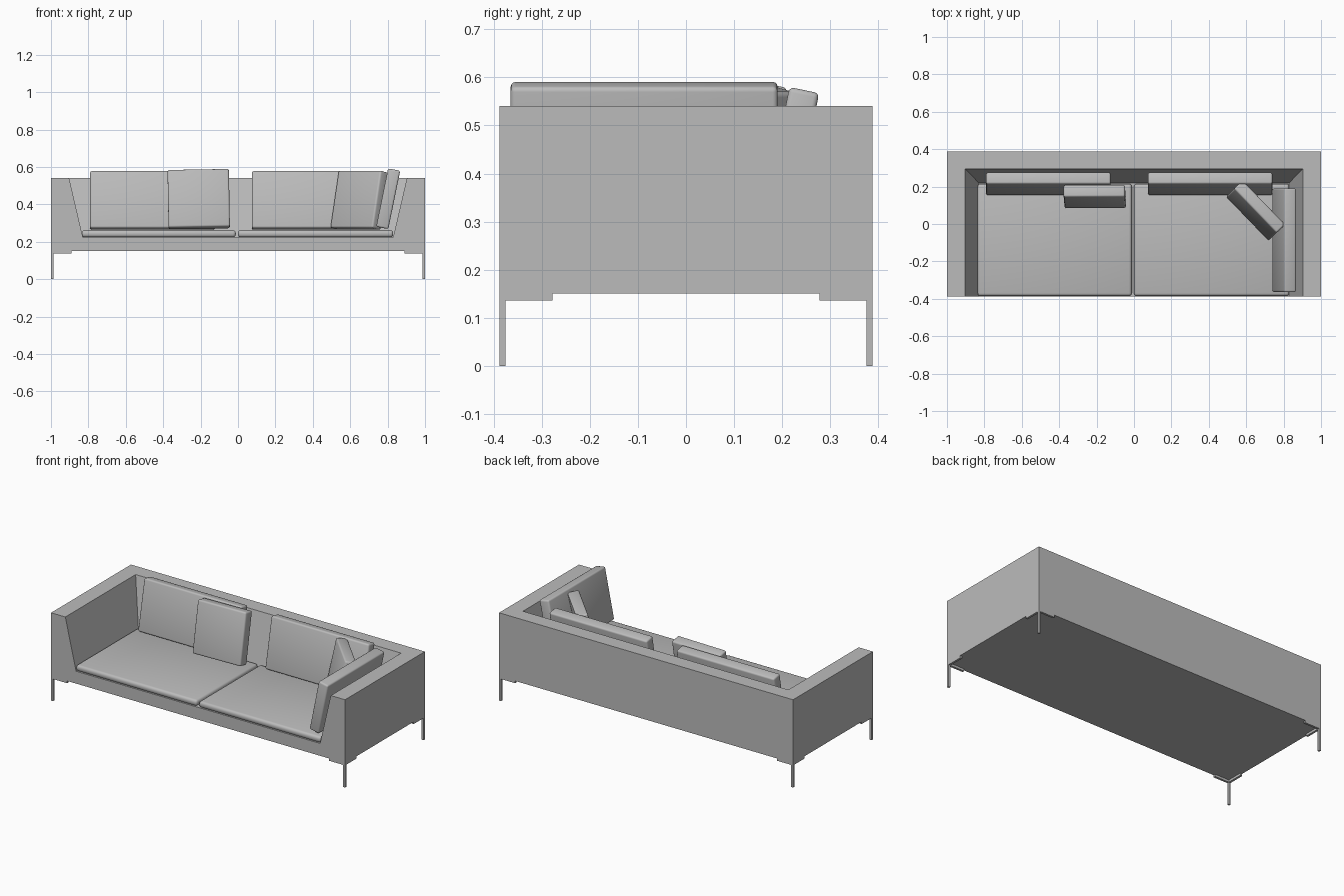
import bpy, bmesh
from math import radians
from mathutils import Matrix, Vector

cube = bpy.data.objects.get("Cube")
if cube:
    bpy.data.objects.remove(cube, do_unlink=True)

grey = bpy.data.materials.new("grey fabric")
grey.use_nodes = True
colour = (0.5, 0.5, 0.5, 1)
grey.diffuse_color = colour
grey.node_tree.nodes["Principled BSDF"].inputs["Base Color"].default_value = colour


def finish(name, bm):
    bmesh.ops.recalc_face_normals(bm, faces=bm.faces)
    mesh = bpy.data.meshes.new(name)
    bm.to_mesh(mesh)
    bm.free()
    mesh.materials.append(grey)
    obj = bpy.data.objects.new(name, mesh)
    bpy.context.collection.objects.link(obj)
    return obj


def add_box(bm, low, high):
    low, high = Vector(low), Vector(high)
    size = Matrix.Diagonal((*(high - low), 1))
    bmesh.ops.create_cube(bm, size=1, matrix=Matrix.Translation((low + high) / 2) @ size)


def cushion(name, size, centre, turn=0, lean=0, roll=0, bevel=0.01):
    """Soft-edged block; lean tips the top backwards, turn spins it about z."""
    bm = bmesh.new()
    bmesh.ops.create_cube(bm, size=1, matrix=Matrix.Diagonal((*size, 1)))
    bmesh.ops.bevel(bm, geom=bm.edges[:], offset=bevel, segments=3,
                    profile=0.5, affect='EDGES')
    obj = finish(name, bm)
    obj.matrix_world = (Matrix.Translation(centre)
                        @ Matrix.Rotation(radians(turn), 4, 'Z')
                        @ Matrix.Rotation(radians(-lean), 4, 'X')
                        @ Matrix.Rotation(radians(roll), 4, 'Y'))
    bpy.ops.object.select_all(action='DESELECT')
    obj.select_set(True)
    bpy.context.view_layer.objects.active = obj
    bpy.ops.object.shade_smooth_by_angle(angle=radians(40))


# Frame: a U of arms and back swept through four corners, sloping inwards
FRONT = -0.388
section = [(1, 0.388, 0.15), (1, 0.388, 0.54), (0.903, 0.295, 0.54), (0.83, 0.22, 0.226)]
bm = bmesh.new()
rings = []
for side, at_back in ((-1, False), (-1, True), (1, True), (1, False)):
    rings.append([bm.verts.new((side * x, y if at_back else FRONT, z)) for x, y, z in section])
for a, b in zip(rings, rings[1:]):
    for i in range(3):
        bm.faces.new((a[i], a[i + 1], b[i + 1], b[i]))
bm.faces.new([r[0] for r in rings])
bm.faces.new([r[3] for r in rings])
bm.faces.new(rings[0] + rings[3][::-1])
finish("sofa_frame", bm)

# Legs: thin square post with an L-shaped bracket under each corner
T = 0.013
for sx, x_name in ((-1, "right"), (1, "left")):
    for sy, y_name in ((-1, "front"), (1, "back")):
        bm = bmesh.new()
        for dx, dy, bottom, top in ((T, T, 0, 0.136), (0.11, T, 0.136, 0.15),
                                    (T, 0.11, 0.136, 0.15)):
            xs = sorted((sx, sx * (1 - dx)))
            ys = sorted((sy * 0.388, sy * (0.388 - dy)))
            add_box(bm, (xs[0], ys[0], bottom), (xs[1], ys[1], top))
        finish(f"{y_name}_{x_name}_leg", bm)

# Seat cushions
cushion("right_seat_cushion", (0.824, 0.6, 0.038), (-0.424, -0.085, 0.243), bevel=0.015)
cushion("left_seat_cushion", (0.83, 0.6, 0.038), (0.415, -0.085, 0.243), bevel=0.015)

# Back cushions leaning on the backrest
LEAN = 11.5
for name, x in (("right_back_cushion", -0.458), ("left_back_cushion", 0.407)):
    cushion(name, (0.665, 0.063, 0.311), (x, 0.215, 0.421), lean=LEAN)

# Loose cushions
cushion("small_cushion", (0.328, 0.066, 0.314), (-0.21, 0.147, 0.428), lean=LEAN, roll=-1)
cushion("corner_cushion", (0.328, 0.066, 0.312), (0.65, 0.072, 0.422), turn=-46, lean=LEAN)
cushion("side_cushion", (0.555, 0.066, 0.318), (0.803, -0.087, 0.43), turn=-90, lean=LEAN)
